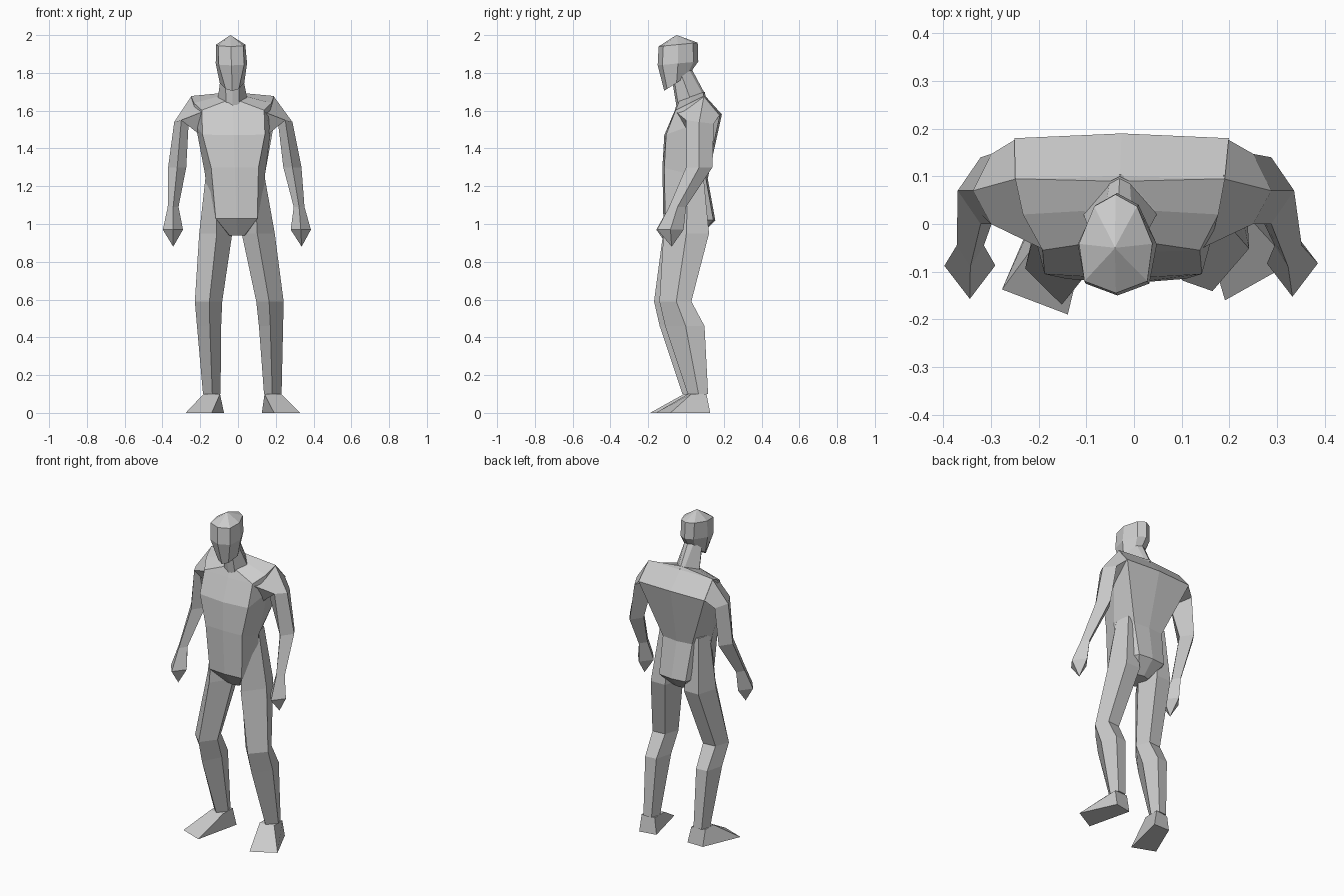
import bpy
import bmesh
from mathutils import Vector

default = bpy.data.objects.get("Cube")
if default:
    bpy.data.objects.remove(default, do_unlink=True)

grey = bpy.data.materials.new("plain grey")
grey.use_nodes = True
colour = (0.6, 0.6, 0.6, 1)
grey.diffuse_color = colour
grey.node_tree.nodes["Principled BSDF"].inputs["Base Color"].default_value = colour


def pose(point):
    """Lean the figure slightly to its right and turn the stance a little."""
    x, y, z = point
    turn = 0.09 * min(1, max(0, 2.5 * (1 - z)))
    return Vector((x + 0.026 - 0.033 * z, y + turn * x, z))


def loft(name, rings, side=1):
    """Skin a stack of equal-sized point rings and cap both ends."""
    bm = bmesh.new()
    loops = []
    for ring in rings:
        loops.append([bm.verts.new(pose((side * x, y, z))) for x, y, z in ring])
    count = len(loops[0])
    for low, high in zip(loops, loops[1:]):
        for i in range(count):
            j = (i + 1) % count
            bm.faces.new((low[i], low[j], high[j], high[i]))
    bm.faces.new(loops[0])
    bm.faces.new(loops[-1])
    bmesh.ops.remove_doubles(bm, verts=bm.verts, dist=0.0005)
    bmesh.ops.recalc_face_normals(bm, faces=bm.faces)
    mesh = bpy.data.meshes.new(name)
    bm.to_mesh(mesh)
    bm.free()
    mesh.materials.append(grey)
    obj = bpy.data.objects.new(name, mesh)
    bpy.context.collection.objects.link(obj)


def body_ring(z_front, z_back, front, back, front_w, side_w, back_w, bulge=0.01):
    """Symmetric eight-sided section, tilted from front to back."""
    middle = (front + back) / 2
    half = [(0, front), (front_w, front + bulge), (side_w, middle),
            (back_w, back - bulge), (0, back)]
    outline = half + [(-x, y) for x, y in half[-2:0:-1]]
    slope = (z_back - z_front) / (back - front)
    return [(x, y, z_front + slope * (y - front)) for x, y in outline]


def arm_ring(inner, outer, front, back, z):
    """Level diamond section."""
    x, y = (inner + outer) / 2, (front + back) / 2
    return [(inner, y, z), (x, front, z), (outer, y, z), (x, back, z)]


def leg_ring(inner, outer, front, back, z):
    """Five-sided section with a ridge along the front."""
    y = (front + back) / 2
    width = outer - inner
    return [(inner, y, z), (inner + 0.47 * width, front, z), (outer, y, z),
            (inner + 0.78 * width, back, z), (inner + 0.22 * width, back, z)]


# Torso, from crotch to the base of the neck
loft("torso", [
    body_ring(0.94, 0.94, -0.05, 0.08, 0.04, 0.05, 0.04),
    body_ring(1.03, 1.02, -0.12, 0.155, 0.11, 0.14, 0.09),
    body_ring(1.3, 1.24, -0.125, 0.115, 0.125, 0.16, 0.1),
    body_ring(1.47, 1.58, -0.115, 0.19, 0.165, 0.2, 0.225),
    body_ring(1.6, 1.68, -0.06, 0.1, 0.165, 0.205, 0.22, 0.005),
    body_ring(1.65, 1.7, -0.045, 0.1, 0.03, 0.075, 0.02),
])

# Neck and head
loft("neck", [
    body_ring(1.62, 1.68, -0.05, 0.105, 0.035, 0.08, 0.02),
    body_ring(1.74, 1.83, -0.07, 0.025, 0.035, 0.058, 0.03),
])
loft("head", [
    body_ring(1.705, 1.79, -0.115, 0.015, 0.035, 0.065, 0.03, 0.015),
    body_ring(1.84, 1.86, -0.15, 0.065, 0.067, 0.083, 0.045, 0.025),
    body_ring(1.94, 1.96, -0.145, 0.062, 0.066, 0.077, 0.045, 0.025),
    body_ring(2, 2, -0.051, -0.049, 0, 0, 0, 0),
])

# Limbs, built once for each side
for label, side in (("left", 1), ("right", -1)):
    wrist = arm_ring(0.305, 0.362, -0.09, 0, 1.09)
    loft(label + "_arm", [
        [(0.165, 0.02, 1.46), (0.16, -0.055, 1.595), (0.217, 0.095, 1.678), (0.222, 0.178, 1.578)],
        [(0.238, 0.005, 1.52), (0.275, 0, 1.55), (0.313, 0.07, 1.54), (0.275, 0.147, 1.53)],
        arm_ring(0.257, 0.353, 0, 0.14, 1.3),
        wrist,
    ], side)
    loft(label + "_hand", [
        wrist,
        arm_ring(0.285, 0.392, -0.155, -0.015, 0.97),
        arm_ring(0.34, 0.34, -0.085, -0.085, 0.88),
    ], side)
    loft(label + "_leg", [
        leg_ring(0.06, 0.152, -0.07, 0.09, 1.28),
        leg_ring(0.025, 0.2, -0.12, 0.12, 0.95),
        leg_ring(0.09, 0.235, -0.155, 0.01, 0.59),
        leg_ring(0.1, 0.228, -0.125, 0.08, 0.46),
        leg_ring(0.115, 0.208, -0.005, 0.1, 0.1),
    ], side)
    # Wedge foot, turned outward
    loft(label + "_foot", [
        [(0.165, -0.175, 0), (0.303, -0.11, 0), (0.205, 0.11, 0), (0.1, 0.1, 0)],
        [(0.118, 0, 0.1), (0.205, 0.01, 0.1), (0.205, 0.09, 0.1), (0.118, 0.095, 0.1)],
    ], side)
